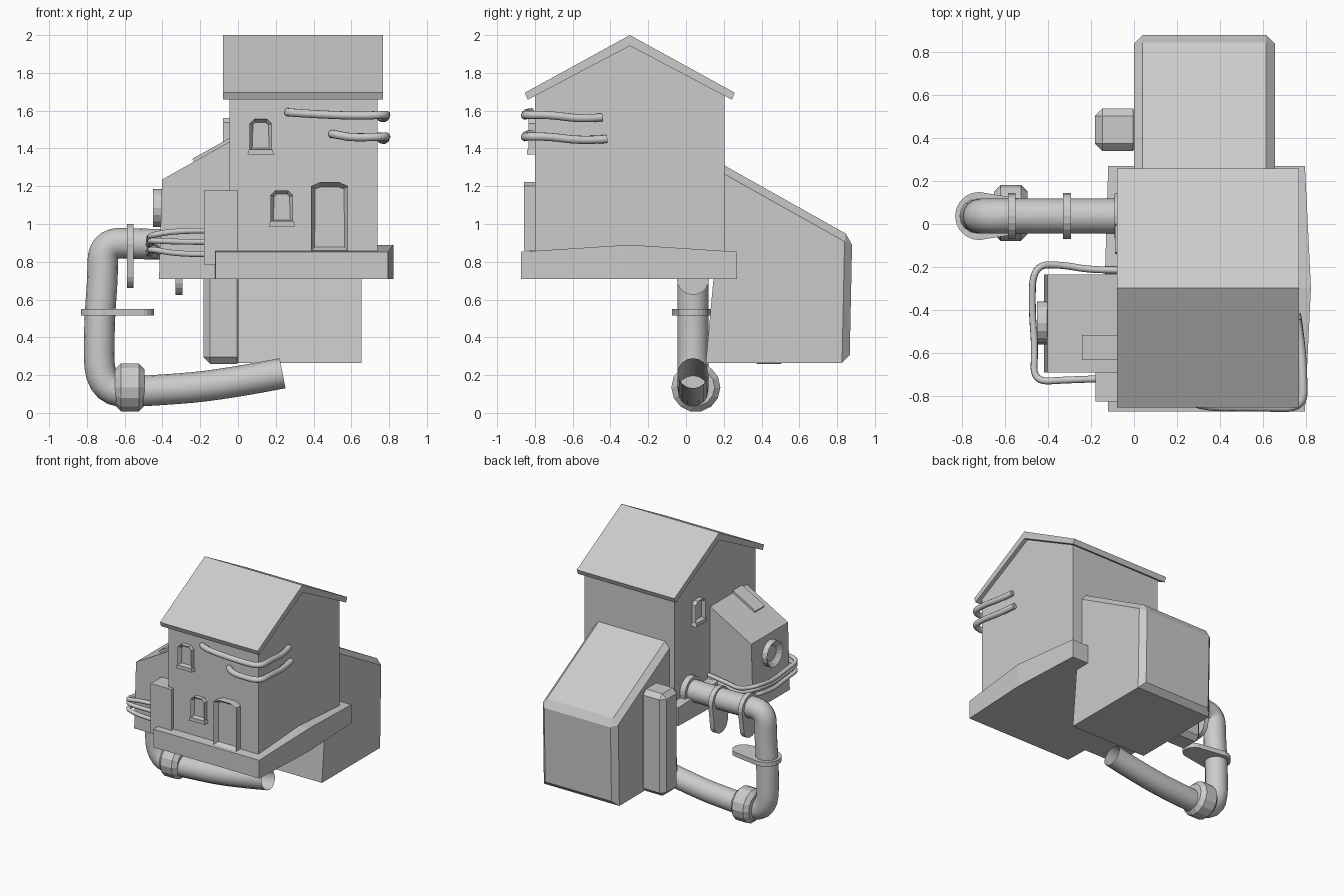
import bpy, bmesh, math
from mathutils import Vector

if "Cube" in bpy.data.objects:
    bpy.data.objects.remove(bpy.data.objects["Cube"])

AX = {'x': lambda p, t: (t, p[0], p[1]),
      'y': lambda p, t: (p[0], t, p[1]),
      'z': lambda p, t: (p[0], p[1], t)}


def prism(name, pts, axis, a, b, bevel=0.0, pick=None, inset=0.0, recess=0.0):
    """Extrude a profile from a to b; optional chamfer, optional recessed panel in cap a."""
    bm = bmesh.new()
    f = AX[axis]
    va = [bm.verts.new(f(p, a)) for p in pts]
    vb = [bm.verts.new(f(p, b)) for p in pts]
    cap = bm.faces.new(va)
    bm.faces.new(vb[::-1])
    n = len(pts)
    for i in range(n):
        j = (i + 1) % n
        bm.faces.new((va[j], va[i], vb[i], vb[j]))
    bmesh.ops.recalc_face_normals(bm, faces=bm.faces)
    if inset:
        bmesh.ops.inset_region(bm, faces=[cap], thickness=inset)
        step = Vector(f((0, 0), math.copysign(recess, b - a)))
        bmesh.ops.translate(bm, verts=cap.verts, vec=step)
    if bevel:
        edges = [e for e in bm.edges if pick is None or pick(e)]
        bmesh.ops.bevel(bm, geom=edges, offset=bevel, segments=1, affect='EDGES', profile=0.5)
    me = bpy.data.meshes.new(name)
    bm.to_mesh(me)
    bm.free()
    ob = bpy.data.objects.new(name, me)
    bpy.context.collection.objects.link(ob)
    return ob


def box(name, x0, x1, y0, y1, z0, z1, bevel=0.0):
    return prism(name, [(x0, y0), (x1, y0), (x1, y1), (x0, y1)], 'z', z0, z1, bevel)


def circle(cx, cy, r, n, a0=0.0, a1=math.tau):
    return [(cx + r * math.cos(a0 + (a1 - a0) * i / n),
             cy + r * math.sin(a0 + (a1 - a0) * i / n)) for i in range(n)]


def tube(name, pts, r, caps=True, res=3):
    cu = bpy.data.curves.new(name, 'CURVE')
    cu.dimensions = '3D'
    cu.bevel_depth = r
    cu.bevel_resolution = res
    cu.use_fill_caps = caps
    sp = cu.splines.new('NURBS')
    sp.points.add(len(pts) - 1)
    for p, c in zip(sp.points, pts):
        p.co = (*c, 1)
    sp.order_u = 3
    sp.use_endpoint_u = True
    sp.resolution_u = 6
    ob = bpy.data.objects.new(name, cu)
    bpy.context.collection.objects.link(ob)
    return ob


# main house and gable roof
prism("house_body", [(-.8, .75), (.205, .75), (.205, 1.69), (-.297, 1.955), (-.8, 1.69)],
      'x', -.045, .738)
prism("roof", [(-.853, 1.695), (-.838, 1.658), (-.297, 1.943), (.243, 1.658),
               (.258, 1.695), (-.297, 2.0)], 'x', -.08, .768)

# platform, slightly bulged and raised along its middle
plat = prism("platform", [(-.12, -.873), (.795, -.873), (.823, -.297), (.795, .27),
                          (-.12, .27), (-.137, -.297)], 'z', .71, .853)
for v in plat.data.vertices:
    if abs(v.co.y + .297) < .01 and v.co.z > .8:
        v.co.z = .89
bm = bmesh.new()
bm.from_mesh(plat.data)
bmesh.ops.connect_verts_concave(bm, faces=bm.faces)
for f in [f for f in bm.faces if len(f.verts) == 6 and f.normal.z > .5]:
    mid = [v for v in f.verts if abs(v.co.y + .297) < .01]
    bmesh.ops.connect_verts(bm, verts=mid)
bm.to_mesh(plat.data)
bm.free()


# rear lean-to with chamfered roof and back edges
def rear_edge(e):
    m = (e.verts[0].co + e.verts[1].co) / 2
    return m.y > .8 or (m.z > 1.0 and .3 < m.y)


prism("rear_annex", [(.105, .265), (.866, .265), (.88, .93), (.2, 1.312)], 'x', 0, .655,
      .04, rear_edge)
box("rear_side_stack", -.182, .03, .34, .537, .26, 1.06, .035)

# left lean-to with roof slab, porthole and front box
prism("left_annex", [(-.418, .71), (0, .71), (0, 1.461), (-.402, 1.235)], 'y', -.69, -.235)
prism("annex_roof_slab", [(-.242, 1.345), (-.222, 1.31), (-.03, 1.415), (-.03, 1.463)],
      'y', -.632, -.517)
prism("porthole", circle(-.46, 1.085, .1, 16), 'x', -.45, -.39, inset=.04, recess=.03)
box("front_left_box", -.18, .0, -.825, -.66, .785, 1.178)


# arched windows and door, built facing front
def arch(w, z0, z1, cut):
    return [(-w, z0), (w, z0), (w, z1 - cut), (w - cut, z1), (cut - w, z1), (-w, z1 - cut)]


def window(name, loc, turn=0.0):
    parts = [prism(name + "_frame", arch(.059, .02, .19, .025), 'y', -.035, .03,
                   inset=.02, recess=.025),
             prism(name + "_sill", [(-.07, 0), (.07, 0), (.062, .028), (-.062, .028)],
                   'y', -.043, .03)]
    for o in parts:
        o.location = loc
        o.rotation_euler.z = turn


window("upper_window", (.12, -.8, 1.367))
window("lower_window", (.232, -.8, .987))
window("side_window", (-.045, -.07, 1.372), -math.pi / 2)

door = [(.387, .86), (.583, .86), (.583, 1.2), (.535, 1.222), (.435, 1.222), (.387, 1.2)]
prism("door", door, 'y', -.858, -.78, inset=.026, recess=.035)

# large drain pipe: out of the left wall, down, and back under the house
Y = .037
tube("drain_pipe", [(x, Y, z) for x, z in [
    (-.04, .895), (-.3, .893), (-.5, .893), (-.715, .905), (-.717, .7), (-.735, .48),
    (-.735, .105), (-.45, .118), (-.1, .145), (.236, .21)]], .081, caps=False, res=6)
prism("wall_flange", circle(Y, .895, .105, 20), 'x', -.09, -.03)
collar = prism("pipe_collar", circle(.052, .135, .13, 14), 'x', -.65, -.495, .03,
               lambda e: abs(e.verts[0].co.x - e.verts[1].co.x) < .01)


# rounded bracket plates around the pipe
def plate(axis, c0, c1, r0, r1):
    """Stadium outline between two centres sharing their first or second coordinate."""
    if axis == 'x':
        return (circle(Y, c0, r0, 10, 0, math.pi) + [(Y - r0, c0)] +
                circle(Y, c1, r1, 10, math.pi, math.tau) + [(Y + r1, c1)])
    return (circle(c0, Y, r0, 10, math.pi / 2, 1.5 * math.pi) + [(c0, Y - r0)] +
            circle(c1, Y, r1, 10, -math.pi / 2, math.pi / 2) + [(c1, Y + r1)])


prism("hanger_plate_outer", plate('x', .893, .745, .107, .085), 'x', -.587, -.552)
prism("hanger_plate_inner", plate('x', .88, .71, .107, .085), 'x', -.33, -.293)
prism("lower_plate", plate('z', -.72, -.525, .112, .08), 'z', .515, .55)

# cables wrapped round the left annex
for i, (zf, zl, zb) in enumerate([(.965, .94, .91), (.905, .915, .88), (.84, .87, .85)]):
    tube(f"annex_cable_{i + 1}", [
        (-.16, -.72, zf), (-.32, -.725, zf), (-.47, -.735, zl), (-.46, -.58, zl - .02),
        (-.475, -.4, zl - .03), (-.47, -.19, zl), (-.33, -.19, zb - .03),
        (-.2, -.215, zb - .02), (-.03, -.215, zb)], .016)

# cables round the front right corner
for i, (x0, z, y1) in enumerate([(.262, 1.58, -.445), (.495, 1.465, -.42)]):
    tube(f"corner_cable_{i + 1}", [
        (x0, -.815, z + .012), (x0 + .03, -.85, z + .008), (.6, -.85, z - .008),
        (.785, -.855, z - .002), (.785, -.72, z - .002), (.775, -.55, z - .025),
        (.755, y1, z - .015)], .022)
